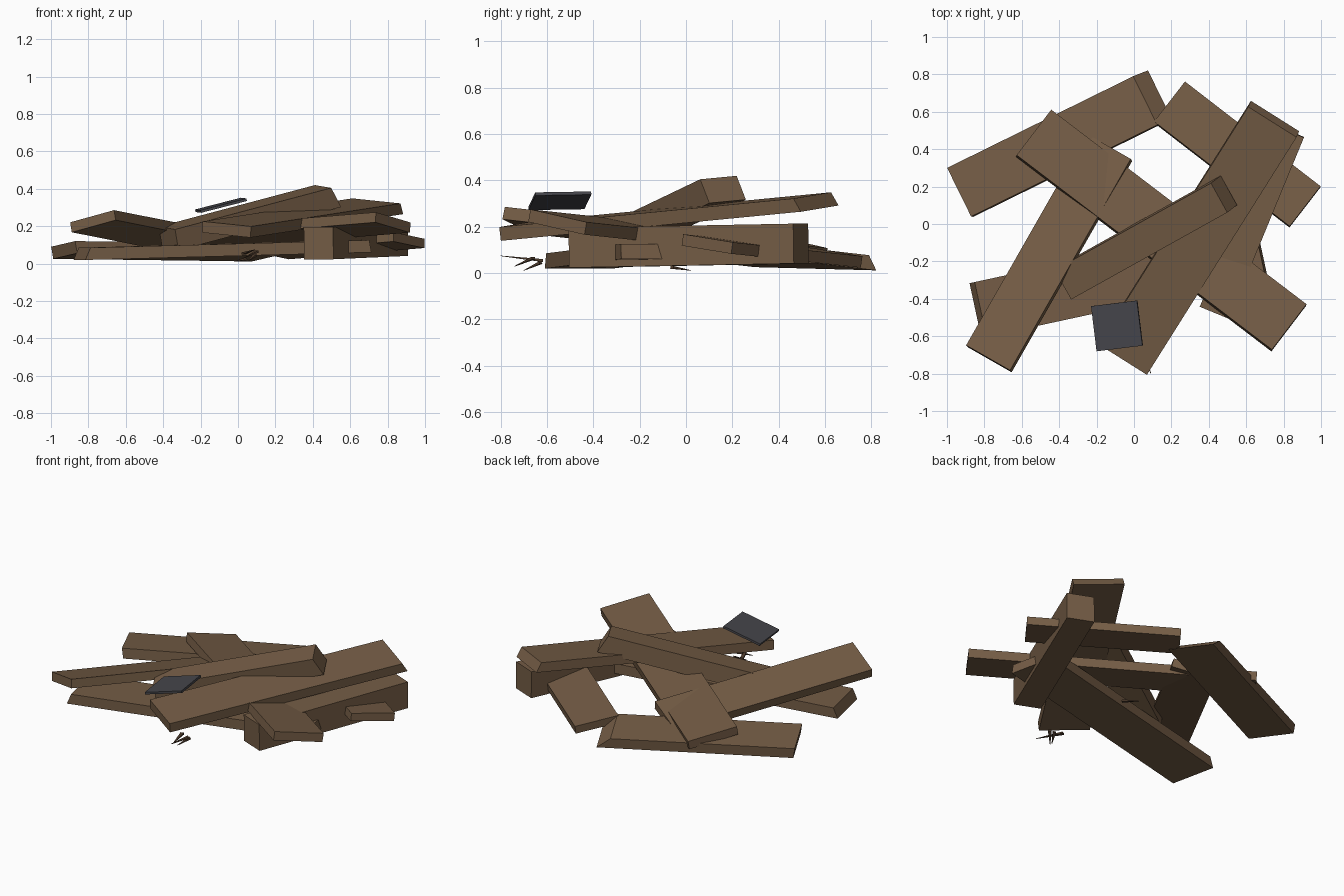
import bpy, bmesh
from mathutils import Vector

if "Cube" in bpy.data.objects:
    bpy.data.objects.remove(bpy.data.objects["Cube"])

def material(name, col):
    m = bpy.data.materials.new(name)
    m.diffuse_color = (*col, 1)
    m.use_nodes = True
    m.node_tree.nodes["Principled BSDF"].inputs["Base Color"].default_value = m.diffuse_color
    return m

WOOD = material("brown wood", (0.175, 0.108, 0.060))
SLATE = material("dark slate", (0.060, 0.060, 0.070))
SPLINTER = material("dark splinter", (0.09, 0.052, 0.030))

def plank(name, p0, p1, width, thick, roll=0.0, ext0=0.0, ext1=0.0, mat=WOOD, taper=1.0):
    """Board from the middle of its top face's start edge to its end edge.
    roll: height gained by the right-hand edge; ext: how far the underside juts out at each end."""
    p0, p1 = Vector(p0), Vector(p1)
    d = (p1 - p0).normalized()
    side = d.cross(Vector((0, 0, 1))).normalized() * width + Vector((0, 0, roll))
    n = side.cross(d).normalized()
    bm = bmesh.new()
    rings = []
    for p, e, k in ((p0, -ext0, 1.0), (p1, ext1, taper)):
        h = side * 0.5 * k
        low = d * e - n * thick * k
        rings.append([bm.verts.new(v) for v in (p - h, p + h, p + h + low, p - h + low)])
    a, b = rings
    bm.faces.new(a)
    bm.faces.new(b[::-1])
    for i in range(4):
        j = (i + 1) % 4
        bm.faces.new((a[j], a[i], b[i], b[j]))
    bmesh.ops.recalc_face_normals(bm, faces=bm.faces)
    me = bpy.data.meshes.new(name)
    bm.to_mesh(me)
    bm.free()
    me.materials.append(mat)
    ob = bpy.data.objects.new(name, me)
    bpy.context.collection.objects.link(ob)
    return ob

# boards lying on the ground
plank("back_left_board", (-0.935, 0.17, 0.105), (0.06, 0.66, 0.092), 0.29, 0.065, 0.03, -0.01, 0.085)
plank("front_low_board", (-0.82, -0.457, 0.085), (0.67, -0.135, 0.125), 0.30, 0.065, 0.0, 0.03, 0.01)
plank("back_right_board", (0.19, 0.655, 0.09), (0.915, 0.095, 0.15), 0.27, 0.05, 0.035)
# thick beam carrying the pile on the right
plank("thick_beam", (0.43, -0.475, 0.195), (0.83, 0.495, 0.213), 0.17, 0.172, 0.0, 0.0, 0.0)
# boards leaning across the pile
plank("long_cross_board", (-0.535, 0.49, 0.135), (0.83, -0.55, 0.247), 0.305, 0.055, 0.055)
plank("left_board", (-0.78, -0.715, 0.253), (-0.135, 0.415, 0.125), 0.27, 0.055, 0.065)
plank("right_top_board", (-0.06, -0.725, 0.212), (0.74, 0.545, 0.335), 0.305, 0.06, -0.027, 0.0, 0.03)
plank("raised_beam", (-0.38, -0.325, 0.19), (0.455, 0.14, 0.412), 0.18, 0.115, -0.015, 0.0, 0.04)
# slate tile resting on top
plank("slate_tile", (-0.215, -0.56, 0.287), (0.03, -0.53, 0.35), 0.243, 0.014, -0.004, mat=SLATE)
# small splinters under the front
for i, (a, b) in enumerate((
        ((0.03, -0.62, 0.06), (0.09, -0.80, 0.075)),
        ((0.10, -0.66, 0.07), (0.03, -0.74, 0.03)),
        ((0.09, -0.63, 0.05), (0.05, -0.70, 0.012)),
        ((0.04, -0.06, 0.03), (-0.02, 0.02, 0.012)))):
    plank("splinter_%d" % (i + 1), a, b, 0.022, 0.012, mat=SPLINTER, taper=0.15)
